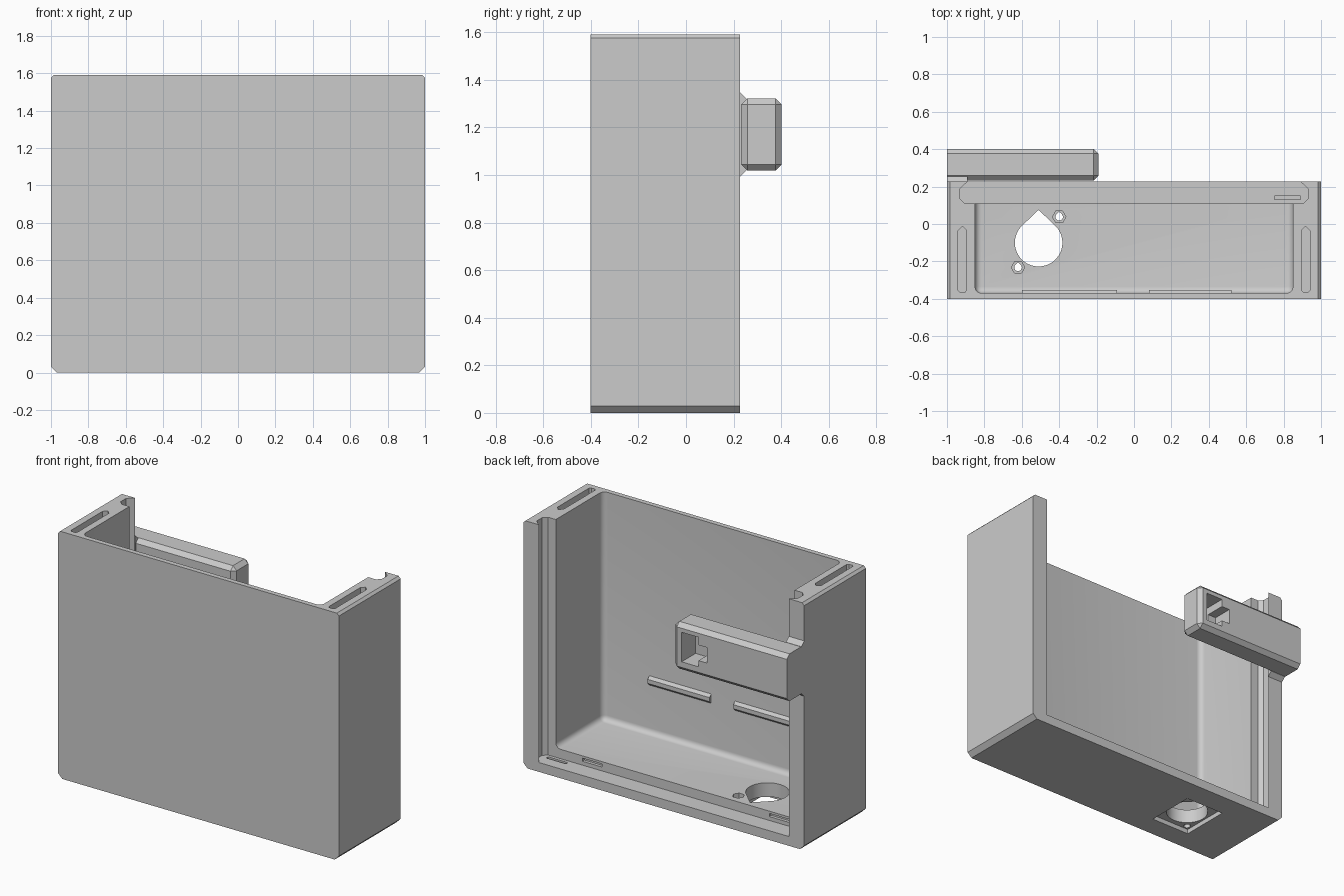
import bpy, bmesh, math
from mathutils import Vector

if "Cube" in bpy.data.objects:
    bpy.data.objects.remove(bpy.data.objects["Cube"])

grey = bpy.data.materials.new("light grey plastic")
grey.diffuse_color = (0.6, 0.6, 0.6, 1)
grey.use_nodes = True
grey.node_tree.nodes["Principled BSDF"].inputs["Base Color"].default_value = grey.diffuse_color


def finish(name, bm):
    bmesh.ops.recalc_face_normals(bm, faces=bm.faces)
    me = bpy.data.meshes.new(name)
    bm.to_mesh(me)
    bm.free()
    me.materials.append(grey)
    ob = bpy.data.objects.new(name, me)
    bpy.context.collection.objects.link(ob)
    return ob


def prism(name, pts, lo, hi, axis="z", bevel=None, width=0.03, segments=1):
    """Extrude a 2D profile along an axis; bevel picks edges by their two end points."""
    put = {"z": lambda a, b, c: (a, b, c), "y": lambda a, b, c: (a, c, b),
           "x": lambda a, b, c: (c, a, b)}[axis]
    bm = bmesh.new()
    low = [bm.verts.new(put(a, b, lo)) for a, b in pts]
    high = [bm.verts.new(put(a, b, hi)) for a, b in pts]
    bm.faces.new(low)
    bm.faces.new(high)
    for i in range(len(pts)):
        j = (i + 1) % len(pts)
        bm.faces.new((low[i], low[j], high[j], high[i]))
    if bevel:
        bmesh.ops.recalc_face_normals(bm, faces=bm.faces)
        edges = [e for e in bm.edges if bevel(e.verts[0].co, e.verts[1].co)]
        bmesh.ops.bevel(bm, geom=edges, offset=width, segments=segments,
                        affect="EDGES", profile=0.5)
    return finish(name, bm)


def rect(a0, a1, b0, b1):
    return [(a0, b0), (a1, b0), (a1, b1), (a0, b1)]


def teardrop(x, y, r, n=32):
    """Circle with a pointed roof towards +y."""
    pts = [(x + r * math.cos(t), y + r * math.sin(t)) for t in
           (math.radians(135 + 270 * i / n) for i in range(n + 1))]
    return pts + [(x, y + r * 1.38)]


def apply(ob, cutters, op="DIFFERENCE"):
    for c in cutters:
        m = ob.modifiers.new("cut", "BOOLEAN")
        m.operation, m.solver, m.object = op, "EXACT", c
        bpy.context.view_layer.objects.active = ob
        bpy.ops.object.modifier_apply(modifier=m.name)
        bpy.data.objects.remove(c)


# Outer shell with chamfered lower and upper side edges
body = prism("case_body", [(-0.97, 0), (0.97, 0), (1, 0.03), (1, 1.575), (0.985, 1.59),
                           (-0.985, 1.59), (-1, 1.575), (-1, 0.03)], -0.402, 0.226, "y")

# Main cavity with rounded floor and front corners
cuts = [prism("cavity", rect(-0.85, 0.85, -0.37, 0.16), 0.12, 1.7, "z",
              lambda a, b: (max(a.z, b.z) < 0.2 and min(a.y, b.y) < 0) or
                           (abs(a.z - b.z) > 1 and a.y < 0), 0.035, 5)]

# Dovetail groove for the sliding back cover
half = [(0.905, 0.11), (0.93, 0.135), (0.93, 0.19), (0.89, 0.226), (0.89, 0.3)]
cuts.append(prism("groove", half + [(-x, y) for x, y in reversed(half)], 0.06, 1.7))

# Pointed slots in the top of both side walls
for s in (-1, 1):
    cuts.append(prism("slot", [(s * x, y) for x, y in (
        (0.895, -0.355), (0.905, -0.365), (0.93, -0.365), (0.94, -0.355),
        (0.94, -0.035), (0.9175, -0.012), (0.895, -0.035))], 1.44, 1.7))

# Round port, screw holes, nut pockets and the square recess below
cuts.append(prism("port", teardrop(-0.51, -0.1, 0.127, 48), -0.1, 0.3))
for x, y in ((-0.40, 0.038), (-0.62, -0.232)):
    cuts.append(prism("screw", teardrop(x, y, 0.02, 16), -0.1, 0.3))
    cuts.append(prism("nut", [(x + 0.036 * math.cos(math.radians(60 * i)),
                               y + 0.036 * math.sin(math.radians(60 * i)))
                              for i in range(6)], 0.085, 0.3))
cuts.append(prism("recess", rect(-0.65, -0.37, -0.26, 0.07), -0.1, 0.03))

# Catches for the cover in the ledge
cuts.append(prism("catch", rect(0.75, 0.89, 0.13, 0.15), 0.03, 0.2))
for x in (0.59, -0.74):
    cuts.append(prism("catch", rect(x - 0.07, x + 0.07, 0.09, 0.15), 0.085, 0.105))
apply(body, cuts)

# Two support ridges on the inside of the front wall
for name, x0, x1 in (("ridge_right", 0.08, 0.52), ("ridge_left", -0.6, -0.09)):
    prism(name, [(-0.375, 0.425), (-0.353, 0.447), (-0.353, 0.473), (-0.375, 0.495)],
          x0, x1, "x")

# Side arm behind the opening, chamfered everywhere but its outer end
arm = prism("side_arm", rect(0.232, 0.402, 1.018, 1.322), -1, -0.19, "x",
            lambda a, b: max(a.x, b.x) > -0.5, 0.026)
apply(arm, [prism("socket", rect(-0.37, -0.25, 1.08, 1.27), 0.26, 0.5, "y"),
            prism("socket_step", rect(-0.43, -0.3, 1.12, 1.22), 0.27, 0.5, "y")])

# Flared foot joining the arm to the side wall
prism("arm_foot", [(0.224, 0.99), (0.254, 1.019), (0.254, 1.321), (0.224, 1.35)],
      -1, -0.89, "x")

# Smooth the rounded parts, keep hard edges
for ob in bpy.context.collection.objects:
    bpy.ops.object.select_all(action="DESELECT")
    ob.select_set(True)
    bpy.context.view_layer.objects.active = ob
    bpy.ops.object.shade_smooth_by_angle(angle=math.radians(30))
